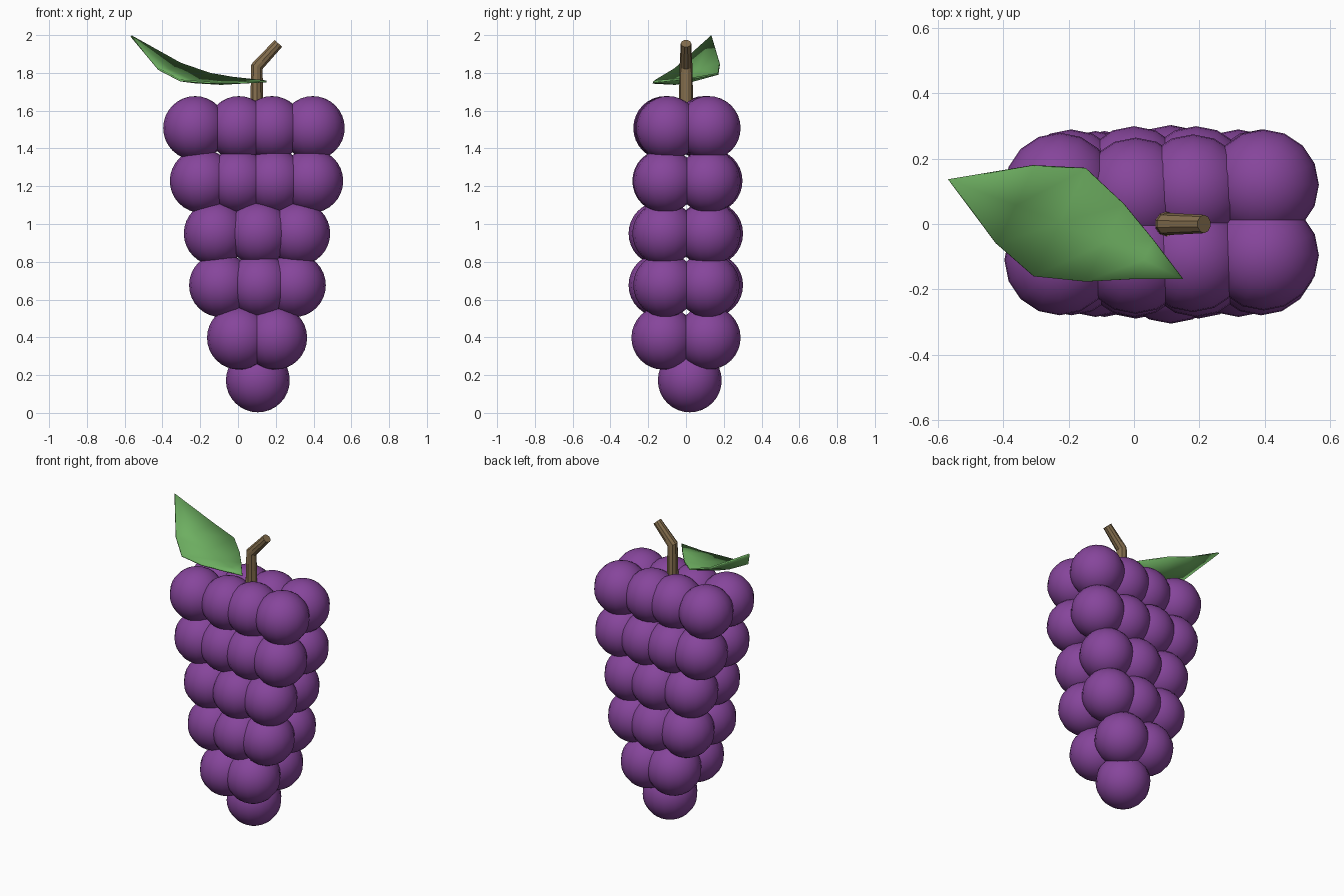
import bpy, bmesh
from mathutils import Vector, Matrix

if "Cube" in bpy.data.objects:
    bpy.data.objects.remove(bpy.data.objects["Cube"])


def material(name, rgb):
    m = bpy.data.materials.new(name)
    m.diffuse_color = (*rgb, 1)
    m.use_nodes = True
    m.node_tree.nodes["Principled BSDF"].inputs["Base Color"].default_value = m.diffuse_color
    return m


PURPLE = material("grape_purple", (0.24, 0.06, 0.33))
GREEN = material("leaf_green", (0.155, 0.43, 0.12))
BROWN = material("stem_brown", (0.23, 0.155, 0.075))


def make_object(name, bm, mat, angle=None):
    bmesh.ops.recalc_face_normals(bm, faces=bm.faces)
    mesh = bpy.data.meshes.new(name)
    bm.to_mesh(mesh)
    bm.free()
    mesh.materials.append(mat)
    ob = bpy.data.objects.new(name, mesh)
    bpy.context.collection.objects.link(ob)
    bpy.ops.object.select_all(action='DESELECT')
    ob.select_set(True)
    bpy.context.view_layer.objects.active = ob
    if angle:
        bpy.ops.object.shade_smooth_by_angle(angle=angle)
    else:
        bpy.ops.object.shade_smooth()
    return ob


# Grapes: each row is height, x centres, front y centres, back y centres
R = 0.169
rows = [
    (1.508, (-0.227, 0.005, 0.18, 0.396), (-0.11, -0.105, -0.1, -0.095), (0.11, 0.095, 0.105, 0.12)),
    (1.228, (-0.192, 0.0, 0.19, 0.388), (-0.11, -0.115, -0.115, -0.11), (0.12, 0.13, 0.13, 0.12)),
    (0.950, (-0.118, 0.11, 0.319), (-0.115, -0.135, -0.115), (0.115, 0.133, 0.12)),
    (0.676, (-0.09, 0.115, 0.296), (-0.115, -0.135, -0.11), (0.115, 0.133, 0.115)),
    (0.398, (0.005, 0.197), (-0.12, -0.12), (0.12, 0.12)),
    (0.172, (0.105,), (0.02,), ()),
]
for i, (z, xs, front, back) in enumerate(rows, 1):
    bm = bmesh.new()
    for ys in (front, back):
        for x, y in zip(xs, ys):
            bmesh.ops.create_uvsphere(bm, u_segments=16, v_segments=16, radius=R,
                                      matrix=Matrix.Translation((x, y, z)))
    make_object(f"grape_row_{i}", bm, PURPLE)

# Stem: tapering eight-sided tube with one bend
path = [(0.10, 1.50, 0.040, 0.0), (0.10, 1.833, 0.034, 0.40), (0.214, 1.956, 0.028, 0.76)]
bm = bmesh.new()
rings = []
for x, z, r, tilt in path:
    mat = Matrix.Translation((x, 0, z)) @ Matrix.Rotation(tilt, 4, 'Y')
    rings.append(bmesh.ops.create_circle(bm, cap_ends=False, segments=10, radius=r, matrix=mat)["verts"])
for a, b in zip(rings, rings[1:]):
    for k in range(10):
        j = (k + 1) % 10
        bm.faces.new((a[k], a[j], b[j], b[k]))
bm.faces.new(rings[0])
bm.faces.new(rings[-1])
make_object("stem", bm, BROWN, 0.6)

# Leaf: cross-sections of (back edge, front edge) with a sunken midrib
sections = [
    ((0.06, -0.05, 1.765), (0.0, -0.168, 1.748), 0.008),
    ((-0.03, 0.06, 1.775), (-0.147, -0.176, 1.748), 0.02),
    ((-0.147, 0.17, 1.795), (-0.306, -0.16, 1.76), 0.028),
    ((-0.306, 0.178, 1.85), (-0.42, -0.06, 1.82), 0.02),
]
bm = bmesh.new()
base = bm.verts.new((0.15, -0.168, 1.755))
tip = bm.verts.new((-0.566, 0.135, 1.995))
strips = []
for u, l, dip in sections:
    mid = (Vector(u) + Vector(l)) / 2 - Vector((0, 0, dip))
    strips.append([bm.verts.new(p) for p in (u, mid, l)])
for k in range(2):
    bm.faces.new((base, strips[0][k], strips[0][k + 1]))
    for a, b in zip(strips, strips[1:]):
        bm.faces.new((a[k], b[k], b[k + 1], a[k + 1]))
    bm.faces.new((strips[-1][k], tip, strips[-1][k + 1]))
leaf = make_object("leaf", bm, GREEN, 0.7)
solid = leaf.modifiers.new("thickness", 'SOLIDIFY')
solid.thickness = 0.01
solid.offset = 0
